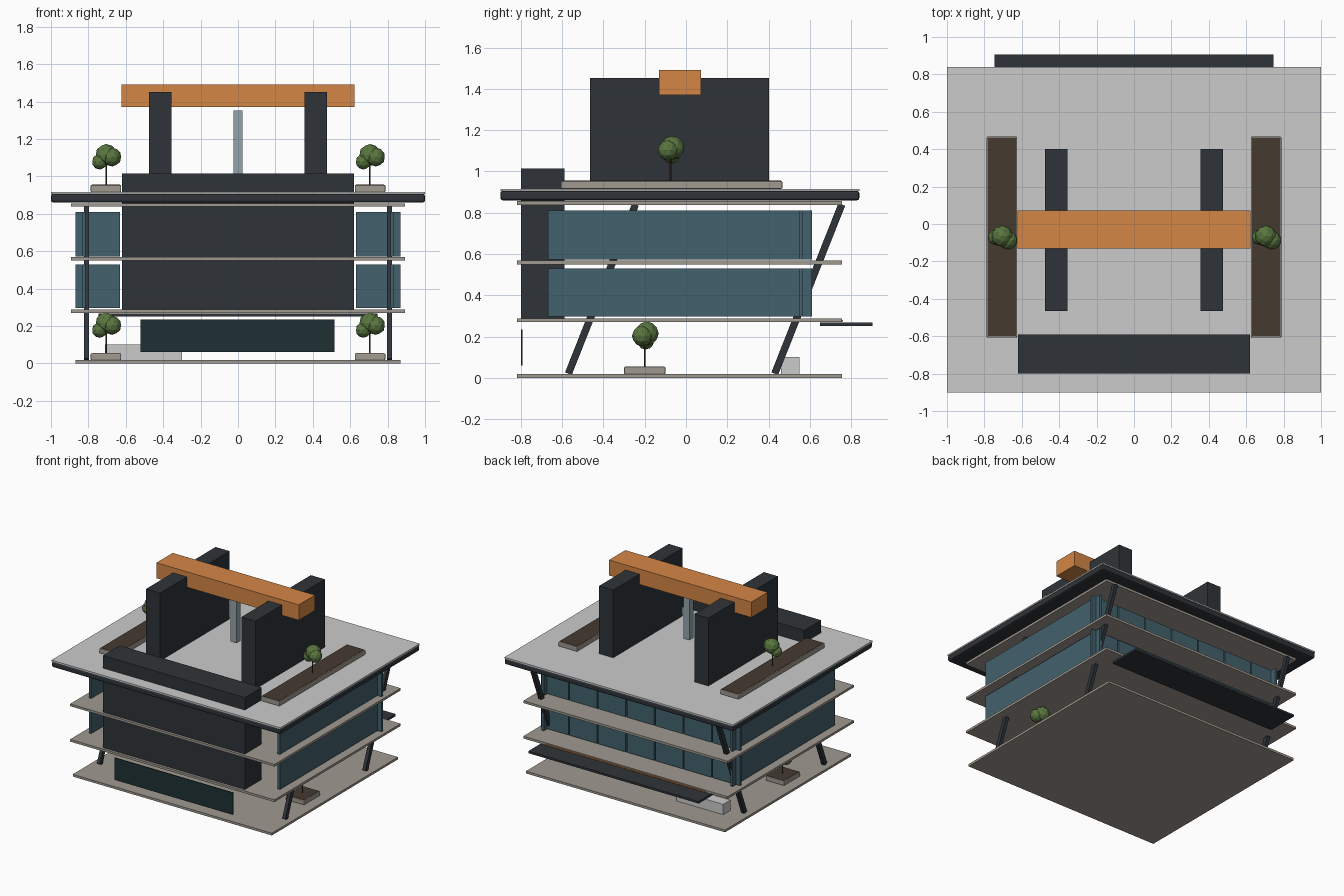
import bpy, math
from mathutils import Vector

if "Cube" in bpy.data.objects:
    bpy.data.objects.remove(bpy.data.objects["Cube"])


def mat(name, r, g, b):
    m = bpy.data.materials.new(name)
    m.diffuse_color = (r, g, b, 1)
    m.use_nodes = True
    m.node_tree.nodes["Principled BSDF"].inputs["Base Color"].default_value = m.diffuse_color
    return m


DARK = mat("charcoal", 0.028, 0.034, 0.040)
GLASS = mat("teal_glass", 0.055, 0.12, 0.15)
DOOR = mat("dark_door", 0.014, 0.030, 0.033)
SLAB = mat("concrete", 0.35, 0.32, 0.28)
ROOF = mat("roof_grey", 0.56, 0.57, 0.56)
ORANGE = mat("orange", 0.66, 0.24, 0.06)
SOIL = mat("soil", 0.06, 0.042, 0.03)
LEAF = mat("leaf", 0.10, 0.18, 0.05)
STEEL = mat("steel", 0.30, 0.37, 0.41)


def finish(name, m, bevel=0):
    ob = bpy.context.object
    ob.name = name
    ob.data.materials.append(m)
    if bevel:
        b = ob.modifiers.new("edge", 'BEVEL')
        b.width, b.segments = bevel, 2
    return ob


def box(name, x, y, z, m, bevel=0):
    """Box from (min, max) pairs on each axis."""
    bpy.ops.mesh.primitive_cube_add(size=1)
    ob = finish(name, m, bevel)
    lo, hi = Vector((x[0], y[0], z[0])), Vector((x[1], y[1], z[1]))
    mid, size = (lo + hi) / 2, hi - lo
    for v in ob.data.vertices:
        v.co = Vector([c * s for c, s in zip(v.co, size)])
    ob.location = mid
    return ob


def sides(s, a, b):
    return tuple(sorted((s * a, s * b)))


def strut(name, p, q, w, d, m):
    """Leaning rectangular column from p to q."""
    p, q = Vector(p), Vector(q)
    length = (q - p).length
    ob = box(name, (-w / 2, w / 2), (-d / 2, d / 2), (-length / 2, length / 2), m)
    ob.location = (p + q) / 2
    ob.rotation_euler.x = -math.atan2(q.y - p.y, q.z - p.z)


def planter(name, s, y, z, h):
    box(name, sides(s, 0.625, 0.788), y, (z, z + h), SLAB, 0.005)
    box(name + "_soil", sides(s, 0.632, 0.781), (y[0] + 0.007, y[1] - 0.007),
        (z + h - 0.01, z + h + 0.002), SOIL)


def tree(name, x, y, z):
    bpy.ops.mesh.primitive_cylinder_add(vertices=8, radius=0.004, depth=0.12,
                                        location=(x, y, z + 0.06))
    finish(name + "_trunk", SOIL)
    for i, (dx, dy, dz, r) in enumerate([(0, 0.01, 0.160, 0.058),
                                         (0.032, -0.012, 0.148, 0.050),
                                         (-0.034, 0.004, 0.124, 0.042)]):
        bpy.ops.mesh.primitive_ico_sphere_add(subdivisions=2, radius=r,
                                              location=(x + dx, y + dy, z + dz))
        finish(f"{name}_foliage_{i}", LEAF)


# ground plate, floor slabs and roof
SY = (-0.82, 0.755)
box("ground_plate", (-0.87, 0.87), SY, (0, 0.018), SLAB)
for i, z in enumerate((0.27, 0.55, 0.838)):
    box(f"floor_slab_{i}", (-0.893, 0.893), SY, (z, z + 0.018), SLAB)
box("roof_slab", (-1, 1), (-0.90, 0.84), (0.86, 0.907), DARK, 0.012)
box("roof_deck", (-1, 1), (-0.90, 0.84), (0.905, 0.916), ROOF)

# front core block and ground-floor door
box("service_core", (-0.62, 0.62), (-0.80, -0.59), (0.288, 1.015), DARK)
box("workshop_door", (-0.52, 0.515), (-0.80, -0.793), (0.06, 0.235), DOOR)

# glazing on two storeys: side panels and seven back panels
for f, (z0, z1) in enumerate(((0.296, 0.53), (0.573, 0.81))):
    for s in (-1, 1):
        box(f"side_glass_{f}", sides(s, 0.815, 0.835), (-0.67, 0.61), (z0, z1), GLASS)
    for i in range(7):
        c = (i - 3) * 0.25
        box(f"back_glass_{f}_{i}", (c - 0.12, c + 0.12), (0.548, 0.568), (z0, z1), GLASS)

# leaning columns
for s in (-1, 1):
    for y in (0.43, -0.57):
        strut("leaning_column", (s * 0.81, y, 0.02), (s * 0.81, y + 0.325, 0.84),
              0.027, 0.035, DARK)

# rear entrance canopy with trim strips and bench
box("entrance_canopy", (-0.745, 0.745), (0.65, 0.905), (0.251, 0.267), DARK)
box("trim_strip", (-0.70, 0.70), (0.755, 0.762), (0.272, 0.280), ORANGE)
box("reception_bench", (-0.71, -0.30), (0.46, 0.55), (0.018, 0.10), ROOF)

# rooftop gantry: two walls, beam and hanging shaft
for s in (-1, 1):
    box("gantry_wall", sides(s, 0.355, 0.477), (-0.465, 0.402), (0.916, 1.452), DARK)
box("gantry_beam", (-0.622, 0.622), (-0.13, 0.073), (1.37, 1.492), ORANGE)
box("hanging_shaft", (-0.025, 0.025), (-0.055, -0.005), (1.0, 1.352), STEEL)

# planters and trees
for s in (-1, 1):
    planter("ground_planter", s, (-0.30, -0.10), 0.018, 0.036)
    planter("roof_planter", s, (-0.607, 0.467), 0.916, 0.038)
    tree("ground_tree", s * 0.705, -0.20, 0.055)
    tree("roof_tree", s * 0.705, -0.075, 0.955)
